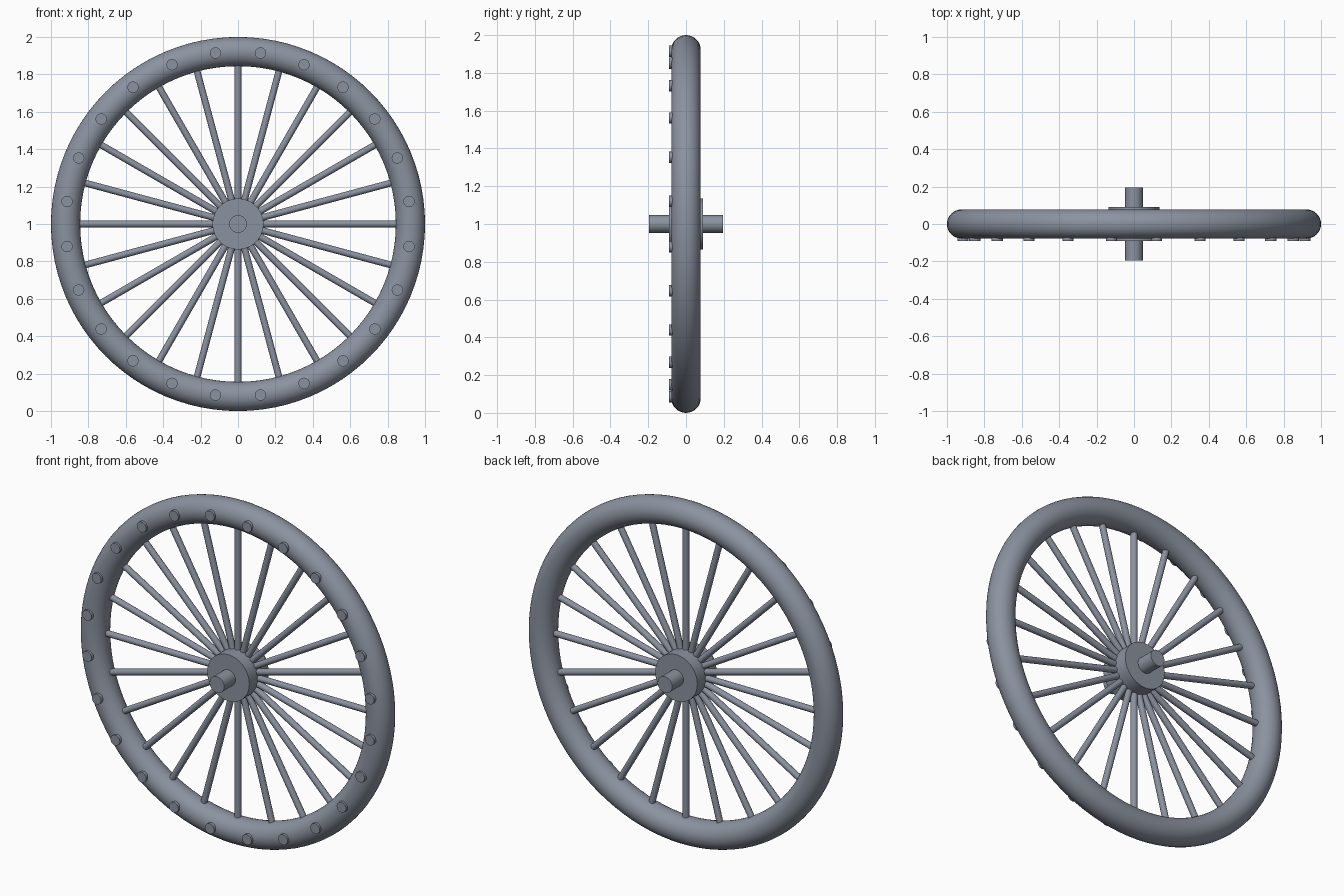
import bpy
import math
from mathutils import Vector

default = bpy.data.objects.get("Cube")
if default:
    bpy.data.objects.remove(default, do_unlink=True)

CENTRE = Vector((0, 0, 1))
RIM_R, TUBE_R = 0.922, 0.078
COUNT = 24

# Single blue-grey metal
metal = bpy.data.materials.new("blue_grey_metal")
metal.use_nodes = True
colour = (0.26, 0.29, 0.35, 1)
metal.diffuse_color = colour
metal.node_tree.nodes["Principled BSDF"].inputs["Base Color"].default_value = colour


def finish(name):
    obj = bpy.context.object
    obj.name = name
    obj.data.materials.append(metal)
    bpy.ops.object.shade_smooth_by_angle(angle=math.radians(35))
    return obj


def rod(name, start, end, radius, sides):
    """Capped cylinder between two points."""
    axis = end - start
    bpy.ops.mesh.primitive_cylinder_add(
        vertices=sides, radius=radius, depth=axis.length,
        location=(start + end) / 2,
        rotation=axis.to_track_quat('Z', 'Y').to_euler())
    return finish(name)


def around(angle, radius, y=0):
    """Point on a circle about the wheel axis."""
    return CENTRE + Vector((radius * math.cos(angle), y, radius * math.sin(angle)))


def along_axis(name, half_length, radius, sides):
    offset = Vector((0, half_length, 0))
    return rod(name, CENTRE - offset, CENTRE + offset, radius, sides)


# Round rim
bpy.ops.mesh.primitive_torus_add(
    major_segments=96, minor_segments=32, major_radius=RIM_R, minor_radius=TUBE_R,
    location=CENTRE, rotation=(math.pi / 2, 0, 0))
finish("rim")

# Hub disc and axle
along_axis("hub", 0.09, 0.136, 64)
along_axis("axle", 0.195, 0.047, 32)

# Spokes, with rivets on the front of the rim halfway between them
step = math.tau / COUNT
for i in range(COUNT):
    a = i * step
    rod(f"spoke_{i + 1}", around(a, 0.1), around(a, 0.87), 0.018, 16)
    b = a + step / 2
    rod(f"rivet_{i + 1}", around(b, RIM_R, -0.05), around(b, RIM_R, -0.09), 0.03, 24)
